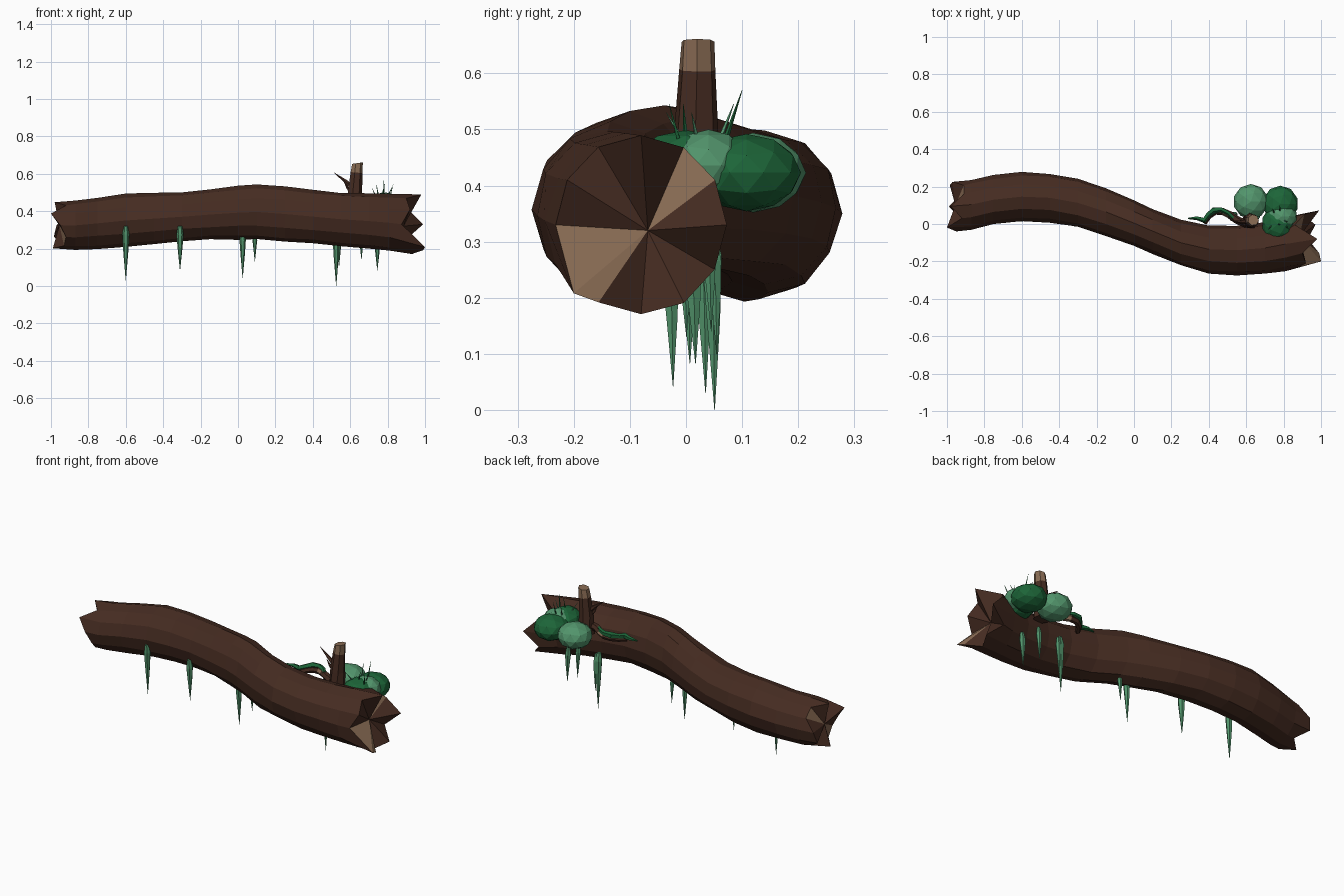
import bpy, bmesh, math, random
from mathutils import Vector, Matrix

random.seed(4)


def mat(name, col):
    m = bpy.data.materials.new(name)
    m.diffuse_color = (*col, 1)
    return m


BARK = mat("bark_brown", (0.061, 0.025, 0.0155))
WOOD = mat("bare_wood", (0.25, 0.148, 0.088))
DARK = mat("dark_moss", (0.012, 0.13, 0.04))
LIGHT = mat("light_moss", (0.085, 0.30, 0.15))


def finish(bm, name, mats):
    bmesh.ops.recalc_face_normals(bm, faces=bm.faces)
    me = bpy.data.meshes.new(name)
    bm.to_mesh(me)
    bm.free()
    for m in mats:
        me.materials.append(m)
    ob = bpy.data.objects.new(name, me)
    bpy.context.collection.objects.link(ob)
    return ob


def skin(bm, rings):
    """Bridge rings of vertices with quads, return faces per band."""
    bands = []
    for a, b in zip(rings, rings[1:]):
        n = len(a)
        bands.append([bm.faces.new((a[i], a[(i + 1) % n], b[(i + 1) % n], b[i]))
                      for i in range(n)])
    return bands


def tube(name, pts, radii, sides, mats, band_mat=None):
    """Low-poly tube through points; a zero radius makes a tip."""
    bm = bmesh.new()
    pts = [Vector(p) for p in pts]
    rings = []
    for i, (p, r) in enumerate(zip(pts, radii)):
        d = pts[min(i + 1, len(pts) - 1)] - pts[max(i - 1, 0)]
        q = d.to_track_quat('Z', 'Y')
        r = max(r, 0.0005)
        rings.append([bm.verts.new(p + q @ Vector((r * math.cos(t), r * math.sin(t), 0)))
                      for t in (2 * math.pi * k / sides for k in range(sides))])
    bands = skin(bm, rings)
    caps = [bm.faces.new(rings[0]), bm.faces.new(rings[-1])]
    if band_mat:
        for band, mi in zip(bands, band_mat):
            for f in band:
                f.material_index = mi
        caps[1].material_index = band_mat[-1]
    return finish(bm, name, mats)


# Log: rings of 12 along a winding path (x, y, z, radius y, radius z)
PATH = [(-0.87, 0.104, 0.324, 0.133, 0.130), (-0.75, 0.130, 0.335, 0.130, 0.135),
        (-0.60, 0.146, 0.350, 0.130, 0.142), (-0.45, 0.140, 0.360, 0.130, 0.138),
        (-0.30, 0.113, 0.370, 0.130, 0.130), (-0.15, 0.065, 0.382, 0.128, 0.133),
        (0.00, 0.005, 0.392, 0.122, 0.142), (0.10, -0.038, 0.396, 0.120, 0.148),
        (0.25, -0.100, 0.385, 0.122, 0.148), (0.40, -0.135, 0.371, 0.128, 0.144),
        (0.55, -0.140, 0.357, 0.132, 0.143), (0.70, -0.128, 0.347, 0.138, 0.146),
        (0.81, -0.107, 0.338, 0.142, 0.152)]
LEFT_X = [-0.97, -0.91, -0.91, -0.98, -0.92, -1.0, -0.95, -0.92, -0.93, -0.99, -0.92, -0.985]
RIGHT_X = [0.99, 0.91, 0.86, 0.98, 0.90, 0.92, 0.875, 1.0, 0.99, 0.93, 0.97, 0.90]


def build_log():
    bm = bmesh.new()
    n = 12

    def ring(x, y, z, ry, rz, jag=None, noise=0.025):
        out = []
        for k in range(n):
            t = 2 * math.pi * k / n
            s = 1 + random.uniform(-noise, noise)
            out.append(bm.verts.new((jag[k] if jag else x,
                                     y + ry * s * math.cos(t), z + rz * s * math.sin(t))))
        return out

    rings = [ring(0, 0.095, 0.325, 0.132, 0.125, LEFT_X)]
    rings += [ring(*p) for p in PATH]
    rings.append(ring(0, -0.080, 0.33, 0.152, 0.16, RIGHT_X, 0.005))
    rings[-1][7].co = (1.0, -0.20, 0.208)  # longest splinter
    skin(bm, rings)
    # splintered ends, with a few wedges of bare wood
    for r, c, tan in ((rings[0], (-0.955, 0.10, 0.325), (1, 7)),
                      (rings[-1], (0.885, -0.068, 0.32), (1, 6, 7))):
        v = bm.verts.new(c)
        for i in range(n):
            f = bm.faces.new((r[i], r[(i + 1) % n], v))
            f.material_index = int(i in tan)
    finish(bm, "log", [BARK, WOOD])


build_log()

# Broken branch with a bare, slanted top
stub = tube("branch_stub", [(0.622, 0.018, 0.40), (0.624, 0.018, 0.50), (0.632, 0.020, 0.606), (0.638, 0.021, 0.660)],
            [0.046, 0.040, 0.033, 0.030], 7, [BARK, WOOD], [0, 0, 1])
for v in stub.data.vertices:
    if v.co.z > 0.64:
        v.co.z = 0.657 + (v.co.x - 0.638) * 0.15
tube("long_twig", [(0.625, 0.015, 0.515), (0.575, 0.012, 0.56), (0.512, 0.018, 0.607)], [0.016, 0.010, 0], 5, [BARK])
tube("short_twig", [(0.615, 0.010, 0.49), (0.585, 0.004, 0.525), (0.565, 0.0, 0.56)], [0.012, 0.007, 0], 5, [BARK])

# Arching root with a bare patch, overgrown by a vine
tube("root", [(0.60, 0.0, 0.44), (0.55, 0.022, 0.445), (0.51, 0.050, 0.442), (0.475, 0.066, 0.44),
              (0.435, 0.066, 0.437), (0.40, 0.042, 0.432), (0.375, 0.005, 0.425)],
     [0.021, 0.021, 0.020, 0.019, 0.017, 0.016, 0.014], 6, [BARK, WOOD], [0, 0, 1, 0, 0, 0])
tube("vine", [(0.53, 0.032, 0.457), (0.505, 0.058, 0.460), (0.465, 0.078, 0.460), (0.425, 0.073, 0.457),
              (0.395, 0.048, 0.45), (0.375, 0.020, 0.447), (0.335, 0.032, 0.447), (0.29, 0.030, 0.445)],
     [0.010, 0.012, 0.014, 0.018, 0.014, 0.016, 0.011, 0.004], 5, [DARK])

# Moss clumps
for i, (m, c, s) in enumerate([
        (LIGHT, (0.625, 0.120, 0.423), (0.094, 0.094, 0.071)),
        (DARK, (0.783, 0.108, 0.423), (0.095, 0.097, 0.069)),
        (LIGHT, (0.790, 0.040, 0.436), (0.083, 0.074, 0.064)),
        (DARK, (0.770, 0.000, 0.428), (0.088, 0.102, 0.071))]):
    bm = bmesh.new()
    bmesh.ops.create_icosphere(bm, subdivisions=2, radius=1,
                               matrix=Matrix.Translation(c) @ Matrix.Diagonal((*s, 1)))
    finish(bm, f"moss_clump_{i + 1}", [m])

# Thin grass blades on the moss
BLADES = [((0.74, 0.0, 0.47), (0.715, -0.035, 0.53)), ((0.77, 0.0, 0.48), (0.785, -0.005, 0.545)),
          ((0.80, 0.02, 0.48), (0.825, 0.010, 0.53)), ((0.78, 0.07, 0.48), (0.780, 0.100, 0.57)),
          ((0.75, 0.06, 0.48), (0.740, 0.085, 0.545)), ((0.81, -0.01, 0.47), (0.830, -0.03, 0.545))]
for i, (a, b) in enumerate(BLADES):
    tube(f"grass_blade_{i + 1}", [a, b], [0.005, 0], 4, [DARK if i % 2 else LIGHT])

# Hanging moss spikes (x, y, top, tip, radius)
SPIKES = [(-0.60, 0.030, 0.32, 0.03, 0.019), (-0.31, 0.002, 0.32, 0.083, 0.019),
          (0.025, -0.028, 0.29, 0.042, 0.017), (0.09, -0.004, 0.29, 0.13, 0.013),
          (0.525, 0.046, 0.32, 0.0, 0.020), (0.54, 0.050, 0.31, 0.10, 0.015),
          (0.66, 0.040, 0.33, 0.14, 0.015), (0.745, 0.012, 0.28, 0.083, 0.017)]
for i, (x, y, top, tip, r) in enumerate(SPIKES):
    tube(f"hanging_moss_{i + 1}",
         [(x, y - 0.004, top), (x, y, top - 0.045), (x, y + 0.003, (top + tip) / 2), (x, y + 0.005, tip)],
         [r * 0.6, r, r * 0.68, 0], 6, [LIGHT])
